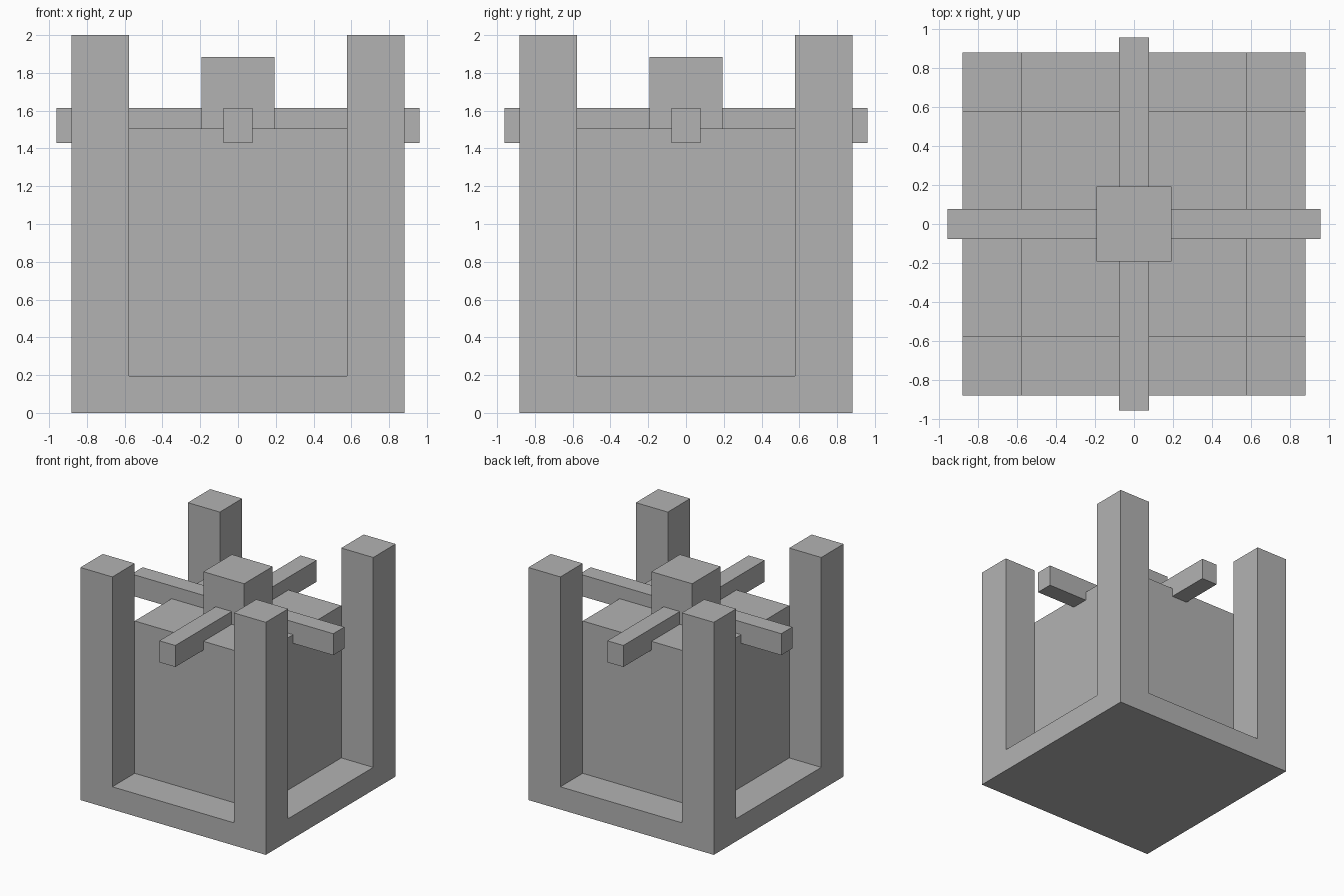
import bpy
from mathutils import Vector

if "Cube" in bpy.data.objects:
    bpy.data.objects.remove(bpy.data.objects["Cube"])

grey = bpy.data.materials.new("plain grey")
grey.diffuse_color = (0.45, 0.45, 0.45, 1)
grey.use_nodes = True
grey.node_tree.nodes["Principled BSDF"].inputs["Base Color"].default_value = grey.diffuse_color


def box(name, x, y, z):
    """Axis-aligned box from (min, max) ranges."""
    bpy.ops.mesh.primitive_cube_add(size=1)
    ob = bpy.context.object
    ob.name = name
    lo, hi = Vector((x[0], y[0], z[0])), Vector((x[1], y[1], z[1]))
    for v in ob.data.vertices:
        v.co = [(a + b) / 2 + c * (b - a) for a, b, c in zip(lo, hi, v.co)]
    ob.data.materials.append(grey)
    return ob


OUT, IN = 0.882, 0.578
ARM, HALF, CAP = 0.96, 0.076, 0.194

# Base slab and solid core
box("base", (-OUT, OUT), (-OUT, OUT), (0, 0.195))
box("core", (-IN, IN), (-IN, IN), (0.195, 1.505))

# Four corner posts
for sx in (-1, 1):
    for sy in (-1, 1):
        box("corner_post", sorted((sx * IN, sx * OUT)),
            sorted((sy * IN, sy * OUT)), (0.195, 2.0))

# Crossed beams let into the top of the core
box("beam_across", (-ARM, ARM), (-HALF, HALF), (1.43, 1.615))
box("beam_deep", (-HALF, HALF), (-ARM, ARM), (1.43, 1.615))

# Central cap block
box("cap", (-CAP, CAP), (-CAP, CAP), (1.505, 1.885))
